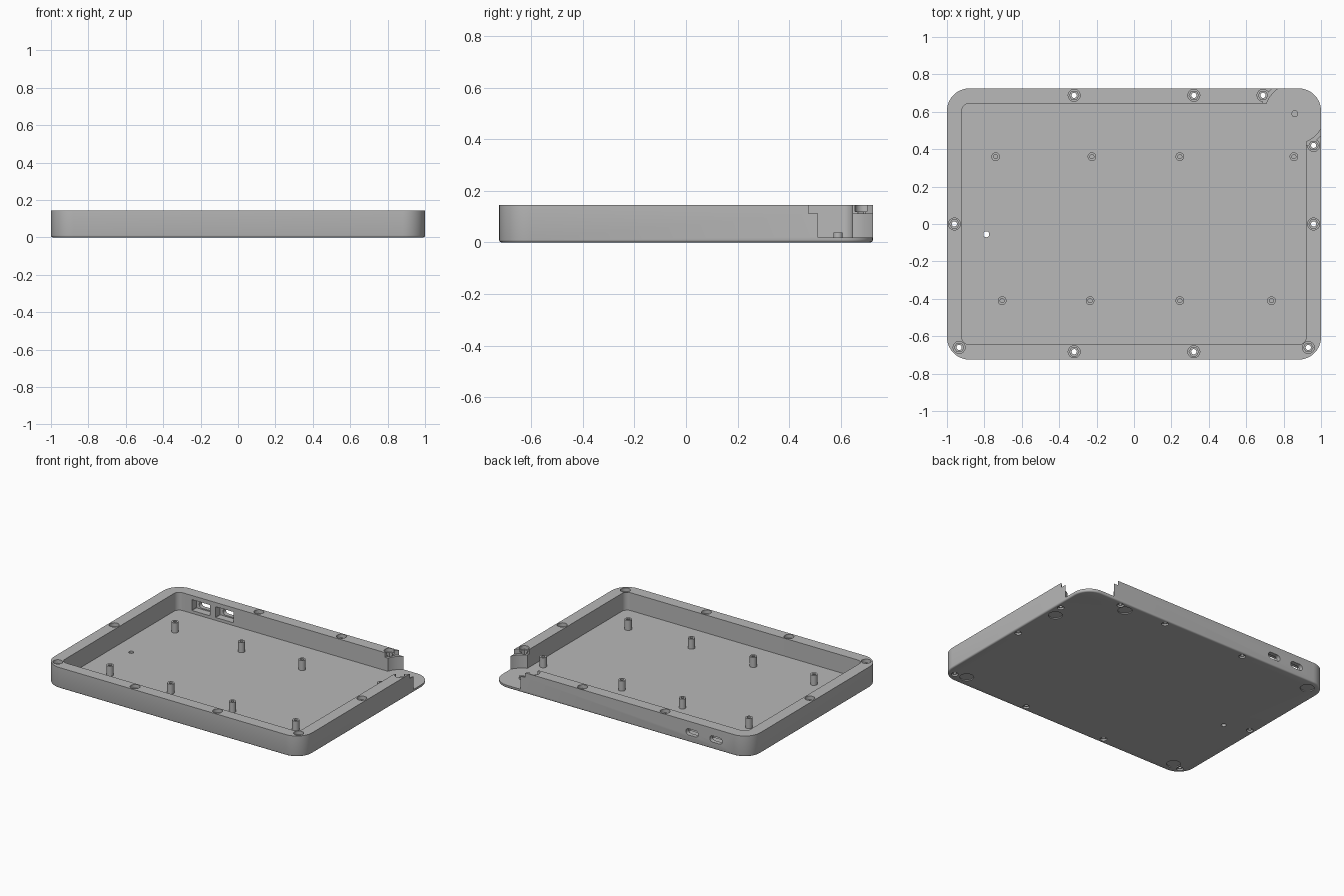
import bpy
import bmesh
import math

if "Cube" in bpy.data.objects:
    bpy.data.objects.remove(bpy.data.objects["Cube"])

grey = bpy.data.materials.new("plain_grey")
grey.use_nodes = True
GREY = (0.48, 0.48, 0.48, 1)
grey.diffuse_color = GREY
grey.node_tree.nodes["Principled BSDF"].inputs["Base Color"].default_value = GREY


def round_rect(hx, hy, r, z, seg=10):
    """Ring of points around a rectangle with rounded corners."""
    ring = []
    for i, (sx, sy) in enumerate([(1, 1), (-1, 1), (-1, -1), (1, -1)]):
        for k in range(seg + 1):
            a = math.pi / 2 * (i + k / seg)
            ring.append((sx * (hx - r) + r * math.cos(a),
                         sy * (hy - r) + r * math.sin(a), z))
    return ring


def circle(r, z, n=32):
    return [(r * math.cos(2 * math.pi * k / n), r * math.sin(2 * math.pi * k / n), z)
            for k in range(n)]


def loft(name, rings, loc=(0, 0, 0), tilt=0):
    """Closed solid skinned through a stack of equal rings."""
    bm = bmesh.new()
    loops = [[bm.verts.new(p) for p in ring] for ring in rings]
    n = len(loops[0])
    for low, high in zip(loops, loops[1:]):
        for k in range(n):
            j = (k + 1) % n
            bm.faces.new((low[k], low[j], high[j], high[k]))
    bm.faces.new(loops[0][::-1])
    bm.faces.new(loops[-1])
    bmesh.ops.recalc_face_normals(bm, faces=bm.faces)
    mesh = bpy.data.meshes.new(name)
    bm.to_mesh(mesh)
    bm.free()
    mesh.materials.append(grey)
    obj = bpy.data.objects.new(name, mesh)
    bpy.context.collection.objects.link(obj)
    obj.location = loc
    obj.rotation_euler.x = tilt
    return obj


def activate(obj):
    bpy.ops.object.select_all(action='DESELECT')
    obj.select_set(True)
    bpy.context.view_layer.objects.active = obj


def cut(target, cutter):
    cutter.hide_render = True
    bpy.context.view_layer.update()
    mod = target.modifiers.new("cut", 'BOOLEAN')
    mod.operation = 'DIFFERENCE'
    mod.solver = 'EXACT'
    mod.object = cutter
    activate(target)
    bpy.ops.object.modifier_apply(modifier=mod.name)
    bpy.data.objects.remove(cutter)


def drill(target, x, y, r, z0, z1, n=32):
    cut(target, loft("drill", [circle(r, z0, n), circle(r, z1, n)], (x, y, 0)))


HX, HY, HEIGHT, FLOOR = 1.0, 0.725, 0.145, 0.02

# Tray shell with a softened bottom edge
rings = []
for inset, z in [(0.010, 0), (0.005, 0.0015), (0.0015, 0.005), (0, 0.010), (0, HEIGHT)]:
    rings.append(round_rect(HX - inset, HY - inset, 0.12 - inset, z))
tray = loft("tray", rings)

# Main cavity
cut(tray, loft("cavity", [round_rect(0.92, 0.645, 0.04, z) for z in (FLOOR, 0.3)]))

# Round opening in the back corner, wider near the rim
KNOB = (0.86, 0.59)
drill(tray, *KNOB, 0.16, FLOOR, 0.3, 64)
drill(tray, *KNOB, 0.181, 0.112, 0.3, 64)

# Wall screw holes: top counterbore, hex pocket, through bore, underside recess
screws = [(0.69, 0.688), (0.96, 0.42), (0.932, -0.66), (-0.935, -0.66)]
for s in (-1, 1):
    screws += [(s * 0.32, 0.688), (s * 0.32, -0.683), (s * 0.96, 0)]
for x, y in screws:
    drill(tray, x, y, 0.032, 0.12, 0.3)
    drill(tray, x, y, 0.025, 0.08, 0.2, 6)
    drill(tray, x, y, 0.014, -0.1, 0.2, 20)
    drill(tray, x, y, 0.022, -0.1, 0.012, 24)

# Shallow foot recesses under the floor
for x, y in [(0.925, 0.325), (0.85, -0.64), (0.625, 0.655), (-0.895, 0.645), (-0.865, -0.64)]:
    drill(tray, x, y, 0.045, -0.1, 0.007)

# Small hole through the floor
drill(tray, -0.79, -0.055, 0.016, -0.1, 0.1, 24)

# Connector ports in the back wall, with a wider pocket inside
for x in (-0.555, -0.74):
    pocket = [round_rect(0.07, 0.038, 0.002, z, 1) for z in (0.105, 0.2)]
    cut(tray, loft("pocket", pocket, (x, 0.8, 0.078), math.pi / 2))
    slot = [round_rect(0.048, 0.022, 0.0219, z, 6) for z in (0, 0.2)]
    cut(tray, loft("slot", slot, (x, 0.8, 0.07), math.pi / 2))

parts = [tray]

# Hollow standoffs on the floor
back_row = [(x, 0.36) for x in (-0.74, -0.225, 0.245, 0.855)]
front_row = [(x, -0.41) for x in (-0.705, -0.235, 0.245, 0.735)]
for i, (x, y) in enumerate(back_row + front_row):
    tube = [circle(0.023, 0.015), circle(0.023, 0.09),
            circle(0.011, 0.09), circle(0.011, 0.04)]
    parts.append(loft(f"standoff_{i + 1}", tube, (x, y, 0)))

# Peg in the corner opening
parts.append(loft("corner_peg", [circle(0.018, 0.015), circle(0.018, 0.038)], (*KNOB, 0)))

for part in parts:
    activate(part)
    bpy.ops.object.shade_smooth_by_angle(angle=math.radians(30))
